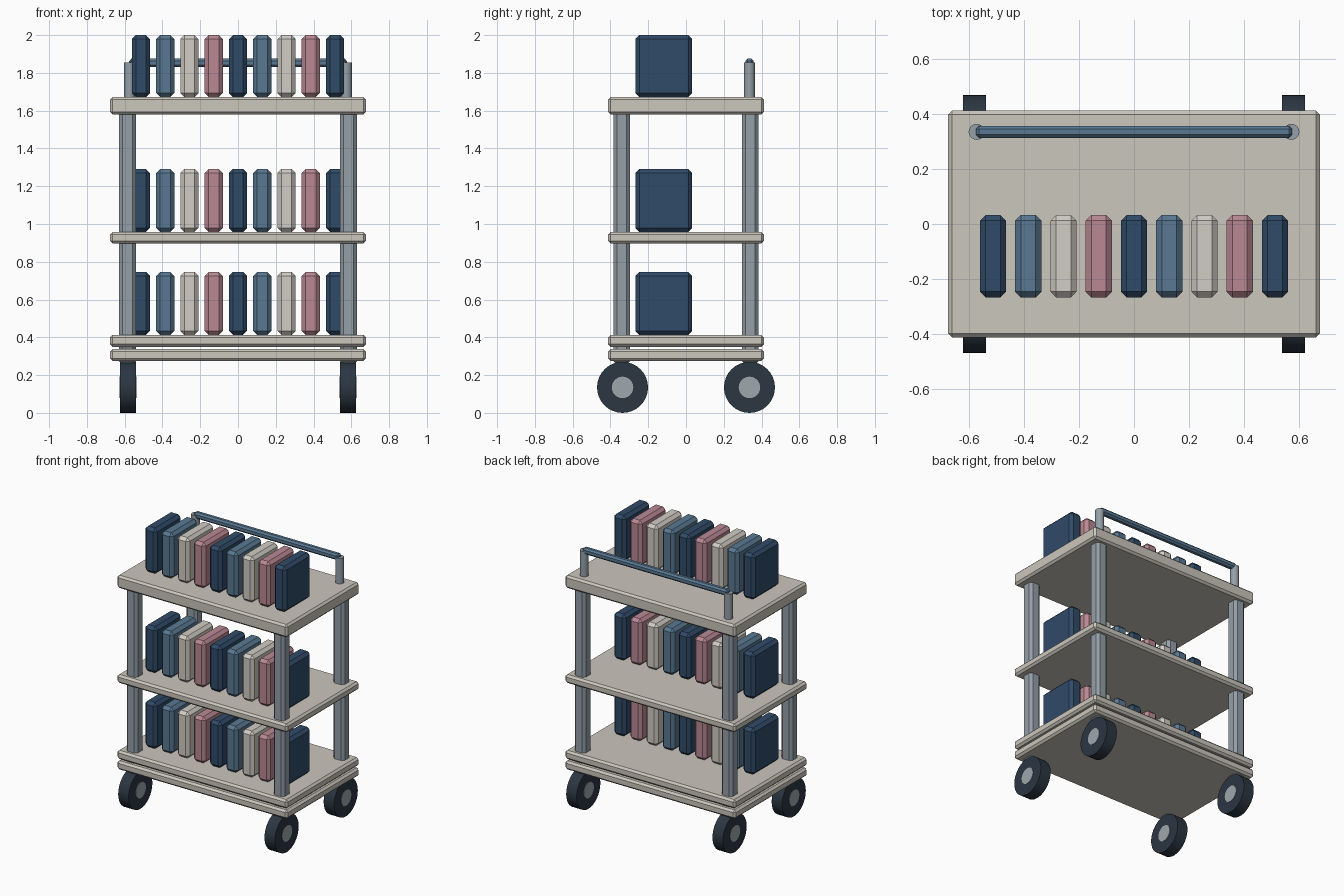
import bpy
import math

if "Cube" in bpy.data.objects:
    bpy.data.objects.remove(bpy.data.objects["Cube"])


def material(name, rgb):
    m = bpy.data.materials.new(name)
    m.diffuse_color = (*rgb, 1)
    m.use_nodes = True
    m.node_tree.nodes["Principled BSDF"].inputs["Base Color"].default_value = m.diffuse_color
    return m


CREAM = material("shelf_cream", (0.60, 0.57, 0.51))
PAPER = material("book_cream", (0.64, 0.61, 0.56))
NAVY = material("navy", (0.03, 0.07, 0.14))
BLUE = material("blue", (0.10, 0.19, 0.29))
PINK = material("pink", (0.49, 0.25, 0.30))
STEEL = material("steel", (0.30, 0.35, 0.39))
RUBBER = material("rubber", (0.025, 0.038, 0.055))
HUB = material("hub_grey", (0.34, 0.39, 0.41))


def box(name, x, y, z, mat, bevel):
    """Chamfered box from (min, max) extents on each axis."""
    bpy.ops.mesh.primitive_cube_add(size=1, location=[sum(a) / 2 for a in (x, y, z)])
    o = bpy.context.object
    o.name = name
    o.scale = [a[1] - a[0] for a in (x, y, z)]
    bpy.ops.object.transform_apply(location=False, rotation=False, scale=True)
    b = o.modifiers.new("chamfer", 'BEVEL')
    b.width = bevel
    b.segments = 1
    o.data.materials.append(mat)
    return o


def cylinder(name, loc, r, depth, mat, sides, rot=(0, 0, 0)):
    bpy.ops.mesh.primitive_cylinder_add(vertices=sides, radius=r, depth=depth,
                                        location=loc, rotation=rot)
    o = bpy.context.object
    o.name = name
    o.data.materials.append(mat)
    bpy.ops.object.shade_smooth_by_angle()
    return o


# Shelves and the base plate
for name, z in (("base_plate", (0.275, 0.338)), ("bottom_shelf", (0.35, 0.413)),
                ("middle_shelf", (0.897, 0.958)), ("top_shelf", (1.58, 1.672))):
    box(name, (-0.678, 0.678), (-0.413, 0.413), z, CREAM, 0.014)

# Corner posts and wheels
for sx, side in ((-1, "left"), (1, "right")):
    for sy, end in ((-1, "front"), (1, "back")):
        tag = f"{end}_{side}"
        px, py = 0.585 * sx, 0.34 * sy
        box(f"{tag}_post", (px - 0.044, px + 0.044), (py - 0.043, py + 0.043),
            (0.255, 1.60), STEEL, 0.018)
        wheel_at, turn = (0.582 * sx, 0.336 * sy, 0.135), (0, math.pi / 2, 0)
        cylinder(f"{tag}_wheel", wheel_at, 0.135, 0.083, RUBBER, 32, turn)
        cylinder(f"{tag}_hub", wheel_at, 0.057, 0.089, HUB, 24, turn)

    # Push handle upright
    cylinder(f"handle_upright_{side}", (0.574 * sx, 0.336, 1.755), 0.029, 0.20, STEEL, 20)

# Push handle bar
box("handle_bar", (-0.577, 0.577), (0.314, 0.358), (1.83, 1.875), BLUE, 0.012)

# Rows of books, one per shelf
COVERS = (NAVY, BLUE, PAPER, PINK)
for row, z in (("bottom", 0.413), ("middle", 0.958), ("top", 1.672)):
    for i in range(9):
        cx = (i - 4) * 0.1285
        box(f"{row}_book_{i + 1}", (cx - 0.048, cx + 0.048), (-0.268, 0.033),
            (z, z + 0.328 + 0.005 * (row != "top")), COVERS[i % 4], 0.021)
